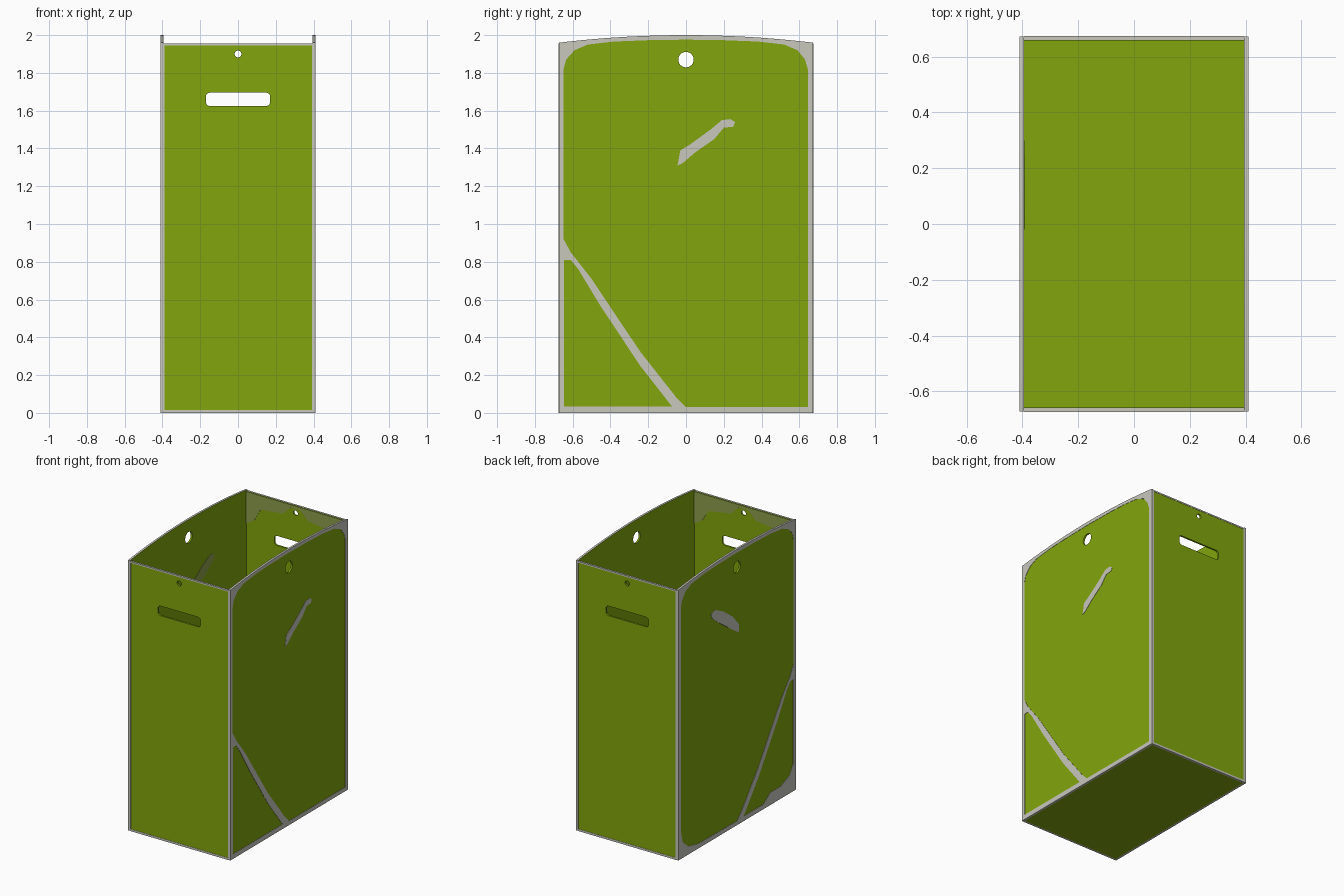
import bpy, math
from mathutils import Matrix

if "Cube" in bpy.data.objects:
    bpy.data.objects.remove(bpy.data.objects["Cube"])


def material(name, rgb):
    m = bpy.data.materials.new(name)
    m.diffuse_color = (*rgb, 1)
    m.use_nodes = True
    m.node_tree.nodes["Principled BSDF"].inputs["Base Color"].default_value = m.diffuse_color
    return m


GREEN = material("leaf green", (0.223, 0.381, 0.004))
GREY = material("light grey", (0.578, 0.578, 0.515))
FADED = material("faded green", (0.26, 0.34, 0.07))

HX, HY, T = 0.408, 0.673, 0.013      # outer half sizes, wall thickness
SIDE = Matrix(((0, 0, 1, 0), (1, 0, 0, 0), (0, 1, 0, 0), (0, 0, 0, 1)))    # u->y v->z w->x
FRONT = Matrix(((1, 0, 0, 0), (0, 0, -1, 0), (0, 1, 0, 0), (0, 0, 0, 1)))  # u->x v->z w->-y
FLAT = Matrix.Identity(4)


def panel(name, loops, axes, w0, w1, mats, edge_rule=None):
    """Solid sheet from an outline plus hole loops, lying between w0 and w1."""
    cu = bpy.data.curves.new(name, 'CURVE')
    cu.dimensions, cu.fill_mode, cu.extrude = '2D', 'BOTH', abs(w1 - w0) / 2
    for pts in loops:
        sp = cu.splines.new('POLY')
        sp.points.add(len(pts) - 1)
        for p, (u, v) in zip(sp.points, pts):
            p.co = (u, v, 0, 1)
        sp.use_cyclic_u = True
    tmp = bpy.data.objects.new(name + "_outline", cu)
    bpy.context.collection.objects.link(tmp)
    dg = bpy.context.evaluated_depsgraph_get()
    me = bpy.data.meshes.new_from_object(tmp.evaluated_get(dg))
    bpy.data.objects.remove(tmp)
    me.transform(axes @ Matrix.Translation((0, 0, (w0 + w1) / 2)))
    me.materials.clear()
    for m in mats:
        me.materials.append(m)
    for f in me.polygons:
        f.use_smooth = False
        f.material_index = 1 if edge_rule and edge_rule(f) else 0
    ob = bpy.data.objects.new(name, me)
    bpy.context.collection.objects.link(ob)
    return ob


def circle(u, v, r, n=24):
    return [(u + r * math.cos(2 * math.pi * i / n), v + r * math.sin(2 * math.pi * i / n))
            for i in range(n)]


def rect(u0, v0, u1, v1):
    return [(u0, v0), (u1, v0), (u1, v1), (u0, v1)]


def round_rect(u0, v0, u1, v1, r, n=5):
    pts = []
    for cu, cv, a in ((u1 - r, v1 - r, 0), (u0 + r, v1 - r, 90),
                      (u0 + r, v0 + r, 180), (u1 - r, v0 + r, 270)):
        for i in range(n):
            t = math.radians(a + 90 * i / (n - 1))
            pts.append((cu + r * math.cos(t), cv + r * math.sin(t)))
    return pts


def arched():
    pts = [(-HY, 0), (HY, 0)]
    for i in range(25):
        y = HY - 2 * HY * i / 24
        pts.append((y, 1.96 + 0.04 * (1 - (y / HY) ** 2)))
    return pts


# Side wall markings: green fields left open in a thin grey plate
top_edge = [(-0.648, 1.82), (-0.635, 1.87), (-0.59, 1.92), (-0.52, 1.95), (-0.38, 1.966),
            (-0.2, 1.973), (0, 1.976), (0.2, 1.973), (0.38, 1.966), (0.52, 1.95),
            (0.59, 1.92), (0.63, 1.87), (0.645, 1.82)]
stripe_top = [(0, 0.03), (-0.05, 0.08), (-0.243, 0.325), (-0.4, 0.56), (-0.5, 0.71),
              (-0.61, 0.85), (-0.648, 0.92)]
stripe_low = [(-0.075, 0.035), (-0.243, 0.25), (-0.455, 0.57), (-0.57, 0.76),
              (-0.61, 0.81), (-0.645, 0.81)]
corners = {
    1: ([(0.645, 0.03)], [(-0.645, 0.035)]),
    -1: ([(0.645, 0.2), (0.62, 0.11), (0.56, 0.06), (0.45, 0.035)],
         [(-0.645, 0.2), (-0.6, 0.13), (-0.5, 0.09), (-0.38, 0.09), (-0.3, 0.035)]),
}
dashes = {
    1: [(-0.045, 1.31), (-0.02, 1.32), (0.05, 1.38), (0.15, 1.45), (0.2, 1.51), (0.25, 1.515),
        (0.26, 1.54), (0.235, 1.555), (0.19, 1.55), (0.13, 1.50), (0.02, 1.42), (-0.03, 1.39)],
    -1: [(-0.02, 1.39), (0.03, 1.42), (0.1, 1.47), (0.2, 1.54), (0.28, 1.60), (0.3, 1.64),
         (0.25, 1.655), (0.16, 1.61), (0.05, 1.53), (-0.02, 1.45)],
}
eyelet = circle(0, 1.87, 0.041)


def side_edge(f):
    c = f.center
    return abs(f.normal.x) < 0.5 and (abs(c.y) > HY - 0.01 or c.z > 1.93 or c.z < 0.005)


for s, label in ((1, "right"), (-1, "left")):
    panel(label + "_wall", [arched(), eyelet], SIDE, s * (HX - T), s * HX,
          (GREEN, GREY), side_edge)
    c_main, c_tri = corners[s]
    main = top_edge + c_main + stripe_top
    panel(label + "_border", [arched(), main, stripe_low + c_tri],
          SIDE, s * (HX - 0.001), s * (HX + 0.002), (GREY,))
    panel(label + "_dash", [dashes[s]], SIDE, s * (HX - 0.001), s * (HX + 0.002), (GREY,))

# Faint mark showing on the inside of the left wall
panel("inner_dash", [dashes[-1]], SIDE, -(HX - T + 0.001), -(HX - T - 0.002), (FADED,))

# End walls with hand slot and small hole
IX, TOP = HX - T, 1.955
slot = round_rect(-0.17, 1.625, 0.17, 1.695, 0.02)
pin = circle(0, 1.9, 0.018, 16)
for s, label in ((1, "front"), (-1, "back")):
    panel(label + "_wall", [rect(-IX, 0, IX, TOP), slot, pin], FRONT, s * (HY - T), s * HY,
          (GREEN, GREY),
          lambda f: abs(f.normal.y) < 0.5 and (f.center.z > 1.93 or f.center.z < 0.005))
    panel(label + "_border", [rect(-IX, 0, IX, TOP), rect(-0.388, 0.015, 0.392, 1.945)],
          FRONT, s * (HY - 0.001), s * (HY + 0.002), (GREY,))
    # Faded band inside the rim
    band = [(-IX, 1.95), (-IX, 1.72), (-0.33, 1.76), (-0.28, 1.85), (-0.1, 1.87), (-0.04, 1.93),
            (0.04, 1.93), (0.1, 1.87), (0.28, 1.84), (0.33, 1.76), (IX, 1.72), (IX, 1.95)]
    panel(label + "_inner_band", [band], FRONT, s * (HY - T + 0.001), s * (HY - T - 0.002),
          (FADED,))

# Floor
panel("floor", [rect(-IX, -HY + T, IX, HY - T)], FLAT, 0, 0.015, (GREEN,))
